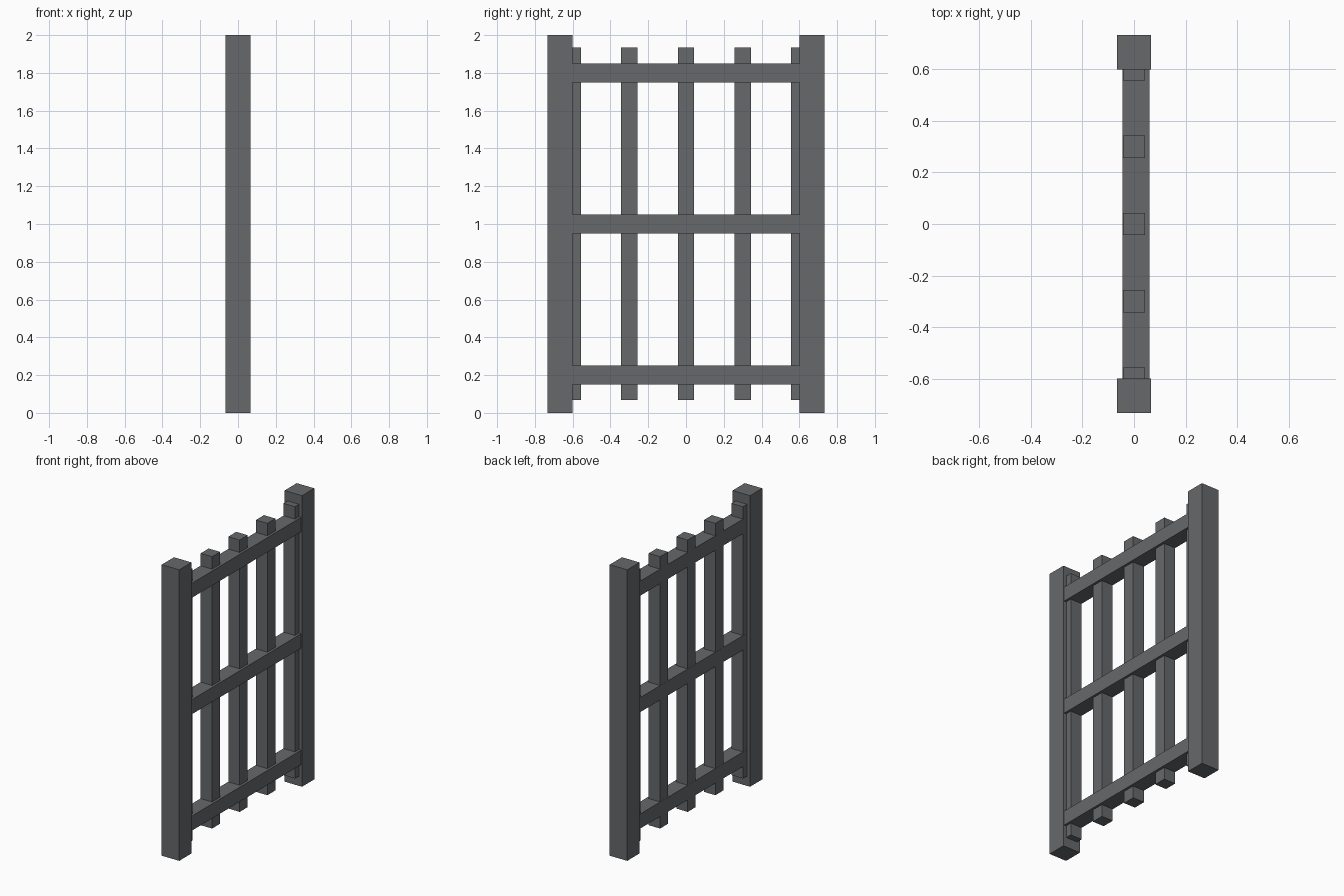
import bpy

cube = bpy.data.objects.get("Cube")
if cube:
    bpy.data.objects.remove(cube, do_unlink=True)

# Dark iron colour
iron = bpy.data.materials.new("dark_grey_iron")
iron.use_nodes = True
colour = (0.135, 0.14, 0.147, 1.0)
iron.diffuse_color = colour
iron.node_tree.nodes["Principled BSDF"].inputs["Base Color"].default_value = colour


def box(name, low, high):
    """Axis-aligned box between two opposite corners."""
    centre = [(a + b) / 2 for a, b in zip(low, high)]
    bpy.ops.mesh.primitive_cube_add(size=1, location=centre)
    obj = bpy.context.object
    obj.name = name
    for v in obj.data.vertices:
        v.co = [c * (b - a) for c, a, b in zip(v.co, low, high)]
    obj.data.materials.append(iron)
    return obj


POST = 0.0665   # half thickness of a post
BAR = 0.0435    # half thickness of a bar
INNER = 0.6     # inner face of the posts
OUTER = INNER + 2 * POST

# Square posts at both ends
box("front_post", (-POST, -OUTER, 0), (POST, -INNER, 2))
box("back_post", (-POST, INNER, 0), (POST, OUTER, 2))

# Upright bars; the end ones are half sunk into the posts
for i in range(5):
    y = -INNER + i * 0.3
    box(f"upright_bar_{i + 1}", (-BAR, y - BAR, 0.067), (BAR, y + BAR, 1.935))

# Cross rails, flush with the bars on one side and proud on the other
for name, z in (("bottom_rail", 0.2), ("middle_rail", 1.0), ("top_rail", 1.8)):
    box(name, (-BAR - 0.0005, -INNER, z - 0.05), (0.06, INNER, z + 0.05))
